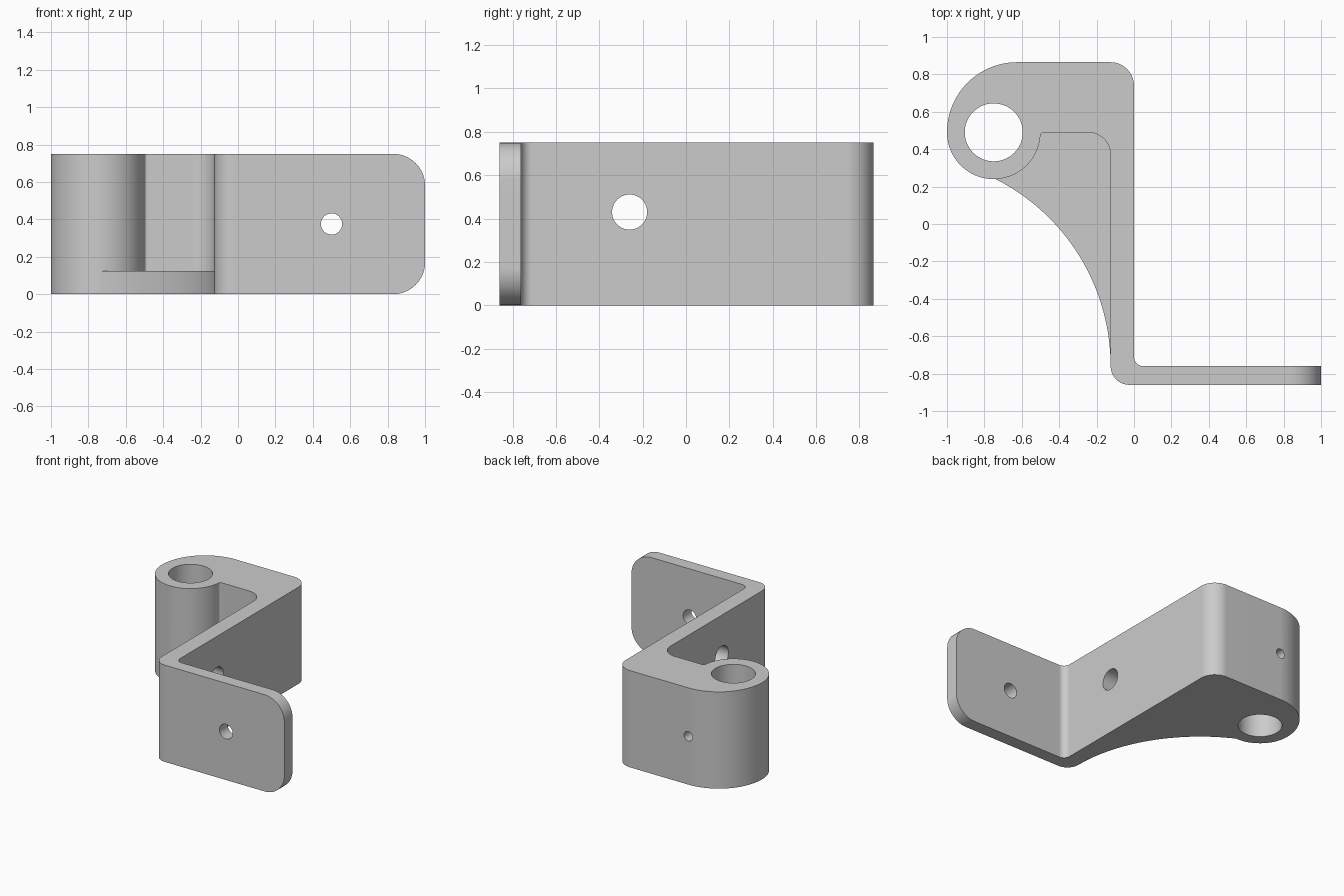
import bpy, bmesh
from math import sin, cos, radians, pi, atan2, hypot
from mathutils import Vector, Matrix

if "Cube" in bpy.data.objects:
    bpy.data.objects.remove(bpy.data.objects["Cube"])

HEIGHT = 0.75
BARREL = (-0.75, 0.49)

grey = bpy.data.materials.new("plain grey")
grey.use_nodes = True
grey.diffuse_color = (0.6, 0.6, 0.6, 1)
grey.node_tree.nodes["Principled BSDF"].inputs["Base Color"].default_value = (0.6, 0.6, 0.6, 1)


def arc(centre, radius, start, end, steps):
    """Points along an arc, angles in degrees."""
    angles = [radians(start + (end - start) * i / steps) for i in range(steps + 1)]
    return [(centre[0] + radius * cos(a), centre[1] + radius * sin(a)) for a in angles]


def fillet(before, corner, after, radius, steps=10):
    """Round the corner between two perpendicular edges."""
    c = Vector(corner)
    u = (Vector(before) - c).normalized() * radius
    v = (Vector(after) - c).normalized() * radius
    turns = [pi / 2 * i / steps for i in range(steps + 1)]
    return [tuple(c + u + v - v * cos(t) - u * sin(t)) for t in turns]


def add_object(name, bm):
    bmesh.ops.recalc_face_normals(bm, faces=bm.faces)
    mesh = bpy.data.meshes.new(name)
    bm.to_mesh(mesh)
    bm.free()
    mesh.materials.append(grey)
    obj = bpy.data.objects.new(name, mesh)
    bpy.context.collection.objects.link(obj)
    return obj


def prism(outline, height):
    """Extrude a closed outline upward from the ground."""
    bm = bmesh.new()
    face = bm.faces.new([bm.verts.new((x, y, 0)) for x, y in outline])
    top = bmesh.ops.extrude_face_region(bm, geom=[face])["geom"]
    verts = [g for g in top if isinstance(g, bmesh.types.BMVert)]
    bmesh.ops.translate(bm, verts=verts, vec=(0, 0, height))
    return bm


def drill(name, centre, axis, radius, depth, segments):
    """Cylinder cutter along an axis."""
    bm = bmesh.new()
    turn = Vector(axis).to_track_quat("Z", "Y").to_matrix().to_4x4()
    bmesh.ops.create_cone(bm, cap_ends=True, segments=segments, radius1=radius,
                          radius2=radius, depth=depth,
                          matrix=Matrix.Translation(centre) @ turn)
    obj = add_object(name, bm)
    obj.hide_render = True
    return obj


def combine(target, tool, operation):
    """Apply a boolean and discard the tool."""
    mod = target.modifiers.new(operation.lower(), "BOOLEAN")
    mod.object, mod.operation, mod.solver = tool, operation, "EXACT"
    bpy.context.view_layer.objects.active = target
    bpy.ops.object.modifier_apply(modifier=mod.name)
    bpy.data.objects.remove(tool)


# Full-height wall: flange, web, arm and barrel in one outline
flange_out, flange_in = (1, -0.86), (1, -0.76)
inner, back = (0, -0.76), (0, 0.865)
arm_start, notch = (-0.625, 0.865), (-0.5, 0.49)
pocket, outer = (-0.125, 0.49), (-0.125, -0.86)
outline = [flange_out, flange_in]
outline += fillet(flange_in, inner, back, 0.05)
outline += fillet(inner, back, arm_start, 0.125)
outline += arc((-0.625, 0.49), 0.375, 90, 180, 24)
outline += arc(BARREL, 0.25, 180, 355, 40)[1:]
outline += fillet((-0.5, 0.4), notch, pocket, 0.015, 4)
outline += fillet(notch, pocket, outer, 0.12)
outline += fillet(pocket, outer, flange_out, 0.1)
bm = prism(outline, HEIGHT)

# Rounded corners on the free end of the flange
tips = [e for e in bm.edges
        if all(v.co.x > 0.999 for v in e.verts)
        and abs(e.verts[0].co.z - e.verts[1].co.z) < 0.001]
bmesh.ops.bevel(bm, geom=tips, offset=0.17, segments=14, profile=0.5, affect="EDGES")
bracket = add_object("hinge_bracket", bm)

# Low curved gusset between barrel and web
start, end = (-0.75, 0.245), (-0.125, -0.76)
run, rise = end[0] - start[0], start[1] - end[1]
radius = (run * run + rise * rise) / (2 * run)
hub = (end[0] - radius, end[1])
sweep = atan2(rise, start[0] - hub[0]) * 180 / pi
gusset_outline = arc(hub, radius, sweep, 0, 32) + [(-0.06, -0.76), (-0.06, 0.6), (-0.75, 0.6)]
gusset = add_object("gusset", prism(gusset_outline, 0.125))
combine(bracket, gusset, "UNION")

# Bore and screw holes
holes = [
    ("barrel_bore", (*BARREL, 0.375), (0, 0, 1), 0.155, 1.2, 64),
    ("flange_hole", (0.5, -0.81, 0.375), (0, 1, 0), 0.057, 0.4, 32),
    ("web_hole", (-0.06, -0.26, 0.43), (1, 0, 0), 0.081, 0.4, 40),
    ("set_screw_hole", (-0.625, 0.75, 0.375), (0, 1, 0), 0.037, 0.5, 24),
]
for hole in holes:
    combine(bracket, drill(*hole), "DIFFERENCE")

# Smooth curves with crisp edges
for obj in bpy.context.selected_objects:
    obj.select_set(False)
bracket.select_set(True)
bpy.context.view_layer.objects.active = bracket
bpy.ops.object.shade_smooth_by_angle(angle=radians(30))
weighted = bracket.modifiers.new("weighted_normals", "WEIGHTED_NORMAL")
weighted.keep_sharp = True
